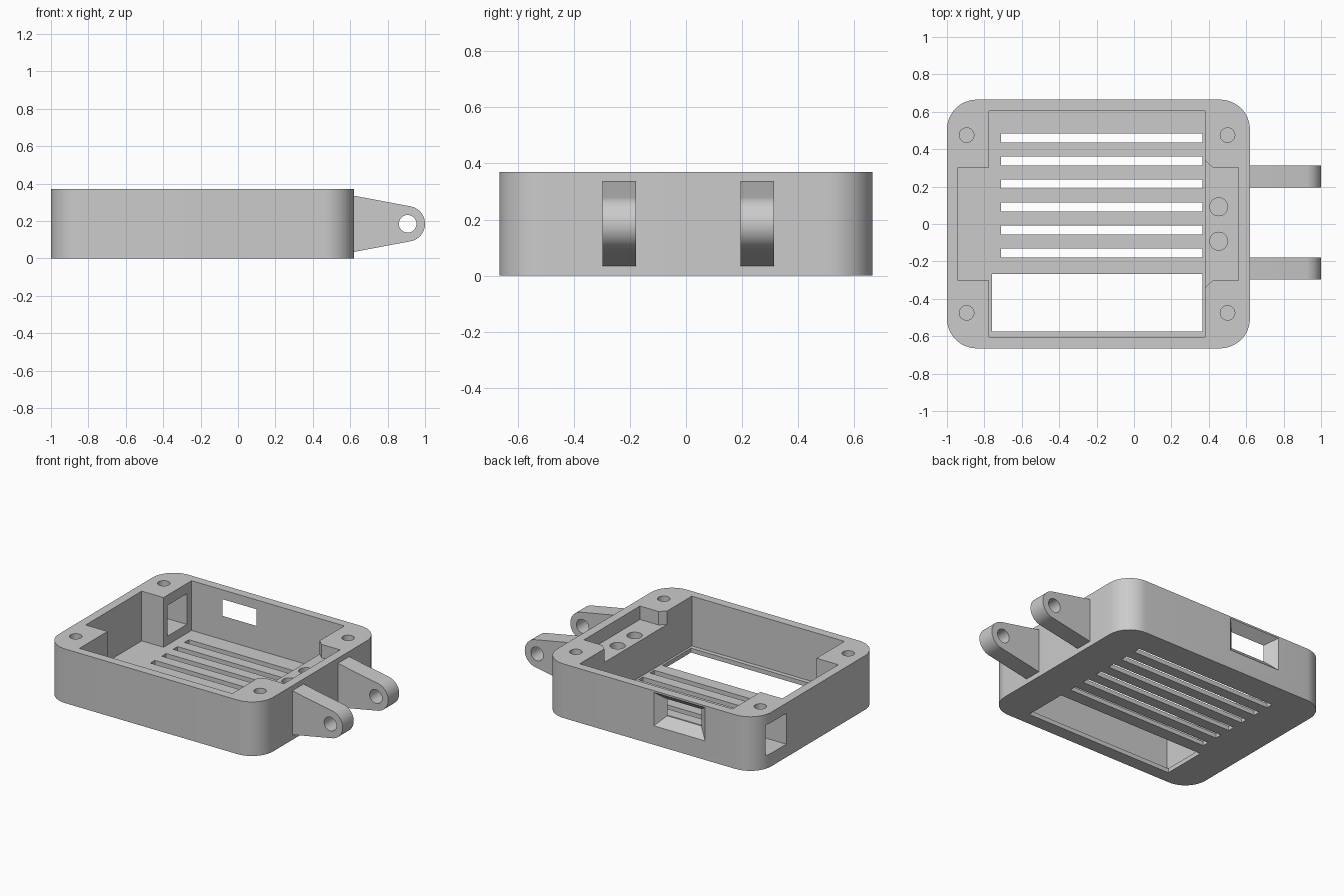
import bpy
import bmesh
from math import sin, cos, pi, radians
from mathutils import Vector

cube = bpy.data.objects.get("Cube")
if cube:
    bpy.data.objects.remove(cube, do_unlink=True)

grey = bpy.data.materials.new("light grey plastic")
grey.use_nodes = True
colour = (0.6, 0.6, 0.6, 1)
grey.diffuse_color = colour
grey.node_tree.nodes["Principled BSDF"].inputs["Base Color"].default_value = colour


def loft(name, start, end):
    """Closed solid between two matching rings of points."""
    bm = bmesh.new()
    a = [bm.verts.new(p) for p in start]
    b = [bm.verts.new(p) for p in end]
    n = len(a)
    bm.faces.new(a[::-1])
    bm.faces.new(b)
    for i in range(n):
        j = (i + 1) % n
        bm.faces.new((a[i], a[j], b[j], b[i]))
    bmesh.ops.recalc_face_normals(bm, faces=bm.faces[:])
    mesh = bpy.data.meshes.new(name)
    bm.to_mesh(mesh)
    bm.free()
    mesh.materials.append(grey)
    obj = bpy.data.objects.new(name, mesh)
    bpy.context.collection.objects.link(obj)
    return obj


def upright(name, outline, z0, z1):
    return loft(name, [(x, y, z0) for x, y in outline], [(x, y, z1) for x, y in outline])


def across(name, outline, y0, y1):
    return loft(name, [(x, y0, z) for x, z in outline], [(x, y1, z) for x, z in outline])


def rect(x0, x1, y0, y1):
    return [(x0, y0), (x1, y0), (x1, y1), (x0, y1)]


def arc(cx, cy, r, a0, a1, n):
    return [(cx + r * cos(radians(a0 + (a1 - a0) * i / n)),
             cy + r * sin(radians(a0 + (a1 - a0) * i / n))) for i in range(n + 1)]


def circle(cx, cy, r, n=32):
    return arc(cx, cy, r, 0, 360, n)[:-1]


def activate(obj):
    bpy.ops.object.select_all(action="DESELECT")
    obj.select_set(True)
    bpy.context.view_layer.objects.active = obj


def cut(obj, cutter):
    mod = obj.modifiers.new("cut", "BOOLEAN")
    mod.operation = "DIFFERENCE"
    mod.solver = "EXACT"
    mod.object = cutter
    activate(obj)
    bpy.ops.object.modifier_apply(modifier=mod.name)
    bpy.data.objects.remove(cutter, do_unlink=True)


def finish(obj):
    activate(obj)
    bpy.ops.object.shade_smooth_by_angle(angle=radians(30))


# Case body with rounded corners
LEFT, RIGHT, HALF, TOP, FLOOR, R = -1.0, 0.62, 0.665, 0.37, 0.03, 0.16
outline = []
for k, (cx, cy) in enumerate(rect(LEFT + R, RIGHT - R, -HALF + R, HALF - R)):
    outline += arc(cx, cy, R, 180 + 90 * k, 270 + 90 * k, 12)
body = upright("case_body", outline, 0, TOP)

# Main cavity with side bay
cavity = [(-0.775, -0.605), (0.38, -0.605), (0.38, 0.605), (-0.775, 0.605),
          (-0.775, 0.3025), (-0.94, 0.3025), (-0.94, -0.3025), (-0.775, -0.3025)]
cut(body, upright("cavity", cavity, FLOOR, 0.5))

# Shallow shelf with chamfered entry
half = [(0.3, -0.34), (0.38, -0.34), (0.42, -0.3025), (0.56, -0.3025)]
shelf = half + [(x, -y) for x, y in reversed(half)]
cut(body, upright("shelf", shelf, 0.278, 0.5))
for y in (-0.092, 0.092):
    cut(body, upright("shelf_hole", circle(0.453, y, 0.048), 0.1, 0.5))

# Floor vents and large floor opening
for i in range(6):
    y = 0.46 - 0.123 * i
    cut(body, upright("vent", rect(-0.71, 0.365, y - 0.024, y + 0.024), -0.1, 0.2))
cut(body, upright("floor_opening", rect(-0.76, 0.365, -0.575, -0.267), -0.1, 0.2))

# Corner screw holes
for x in (-0.895, 0.5):
    for y in (-0.475, 0.475):
        cut(body, upright("screw_hole", circle(x, y, 0.039), 0.2, 0.5))

# Tapered port in the back wall, straight port in the side wall
inner, outer = rect(-0.54, -0.282, 0.192, 0.306), rect(-0.61, -0.222, 0.13, 0.358)


def ring(t):
    pts = [Vector(a).lerp(Vector(b), t) for a, b in zip(inner, outer)]
    y = 0.605 + (HALF - 0.605) * t
    return [(p.x, y, p.y) for p in pts]


cut(body, loft("back_port", ring(-0.1), ring(1.01)))
side = rect(0.345, 0.555, 0.09, 0.3)
cut(body, loft("side_port", [(-1.1, y, z) for y, z in side],
               [(-0.7, y, z) for y, z in side]))
finish(body)

# Hinge lugs with pin holes
profile = [(0.6, 0.031), *arc(0.905, 0.185, 0.095, -79, 79, 24), (0.6, 0.339)]
for name, y in (("front_hinge_lug", -0.298), ("rear_hinge_lug", 0.194)):
    lug = across(name, profile, y, y + 0.12)
    cut(lug, across("pin_hole", circle(0.907, 0.185, 0.047), y - 0.1, y + 0.3))
    finish(lug)
